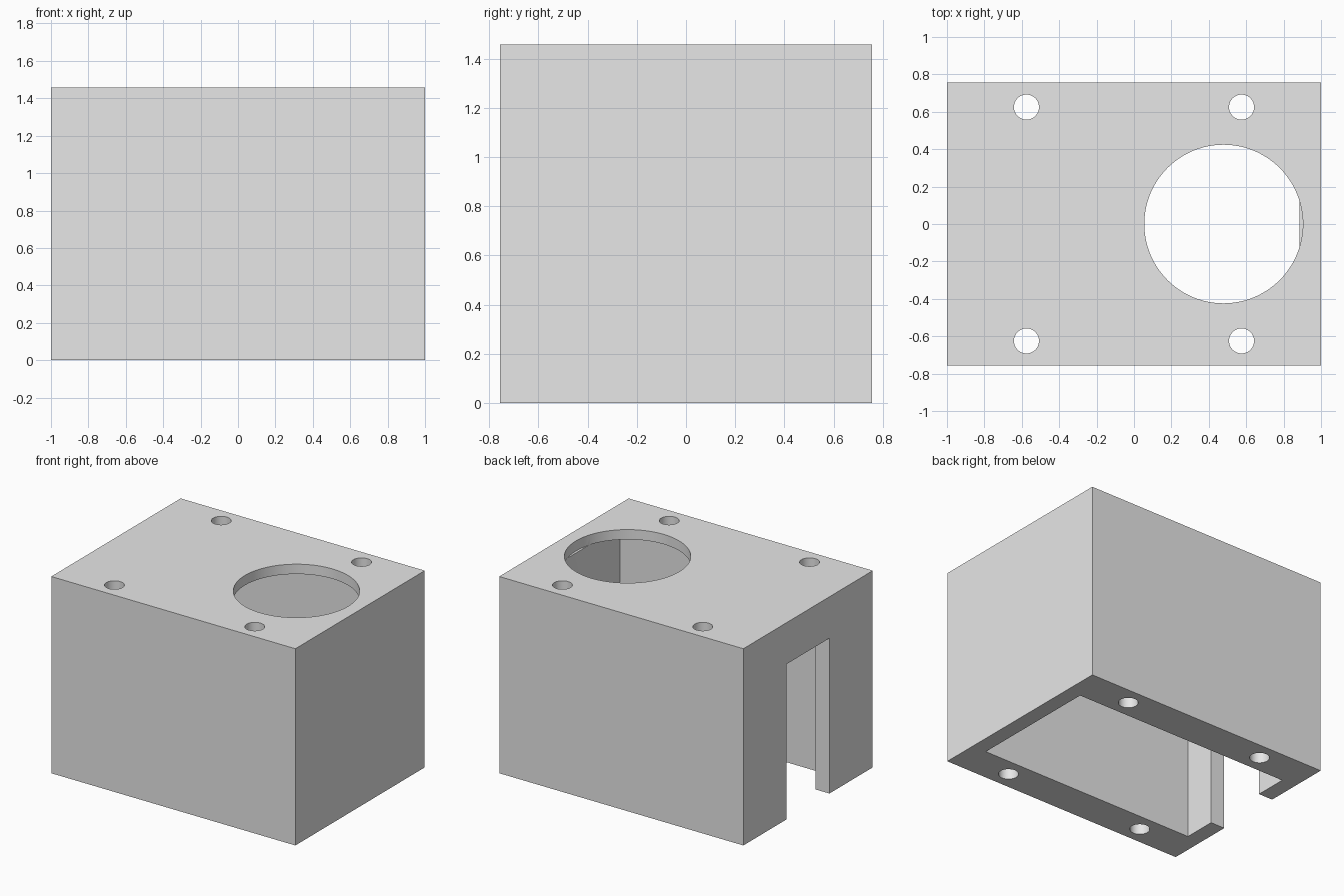
import bpy
import math

default = bpy.data.objects.get("Cube")
if default:
    bpy.data.objects.remove(default, do_unlink=True)

HALF_X, HALF_Y, HEIGHT = 1.0, 0.757, 1.457
CAVITY_X, CAVITY_Y, CEILING = 0.885, 0.492, 1.384
SLOT_Y, SLOT_TOP = 0.25, 1.15
PORT_X, PORT_R = 0.479, 0.424
BOLT_X, BOLT_Y, BOLT_R = 0.575, 0.625, 0.067
OVER = 0.1  # how far cutters reach past the surface

grey = bpy.data.materials.new("light_grey")
grey.use_nodes = True
grey.diffuse_color = (0.8, 0.8, 0.8, 1)
grey.node_tree.nodes["Principled BSDF"].inputs["Base Color"].default_value = (0.8, 0.8, 0.8, 1)


def box(name, low, high):
    centre = [(a + b) / 2 for a, b in zip(low, high)]
    bpy.ops.mesh.primitive_cube_add(size=1, location=centre)
    obj = bpy.context.object
    obj.name = name
    obj.scale = [b - a for a, b in zip(low, high)]
    bpy.ops.object.transform_apply(location=True, rotation=True, scale=True)
    obj.data.materials.append(grey)
    return obj


def cylinder(name, x, y, radius, bottom, top, sides):
    bpy.ops.mesh.primitive_cylinder_add(vertices=sides, radius=radius, depth=top - bottom,
                                        location=(x, y, (bottom + top) / 2))
    obj = bpy.context.object
    obj.name = name
    bpy.ops.object.transform_apply(location=True, rotation=True, scale=True)
    obj.data.materials.append(grey)
    return obj


# Solid block
housing = box("housing", (-HALF_X, -HALF_Y, 0), (HALF_X, HALF_Y, HEIGHT))

# Cavity open at the bottom, doorway slot in one end, round port in the top
cutters = [
    box("cavity_cutter", (-CAVITY_X, -CAVITY_Y, -OVER), (CAVITY_X, CAVITY_Y, CEILING)),
    box("slot_cutter", (-HALF_X - OVER, -SLOT_Y, -2 * OVER), (-CAVITY_X + OVER, SLOT_Y, SLOT_TOP)),
    cylinder("port_cutter", PORT_X, 0, PORT_R, CEILING - 0.002, HEIGHT + OVER, 96),
]

# Bolt holes running the full height of the side walls
for sx in (-1, 1):
    for sy in (-1, 1):
        cutters.append(cylinder("bolt_hole_cutter", sx * BOLT_X, sy * BOLT_Y, BOLT_R,
                                -OVER, HEIGHT + OVER, 48))

for cutter in cutters:
    cutter.hide_render = True
    mod = housing.modifiers.new(cutter.name, 'BOOLEAN')
    mod.operation = 'DIFFERENCE'
    mod.solver = 'EXACT'
    mod.object = cutter

# Bake the cuts and drop the cutters
bpy.context.view_layer.update()
evaluated = housing.evaluated_get(bpy.context.evaluated_depsgraph_get())
mesh = bpy.data.meshes.new_from_object(evaluated)
housing.modifiers.clear()
housing.data = mesh
mesh.materials.clear()
mesh.materials.append(grey)
for cutter in cutters:
    bpy.data.objects.remove(cutter, do_unlink=True)

# Round holes shade smooth, corners stay crisp
bpy.ops.object.select_all(action='DESELECT')
housing.select_set(True)
bpy.context.view_layer.objects.active = housing
bpy.ops.object.shade_smooth_by_angle(angle=math.radians(30))
